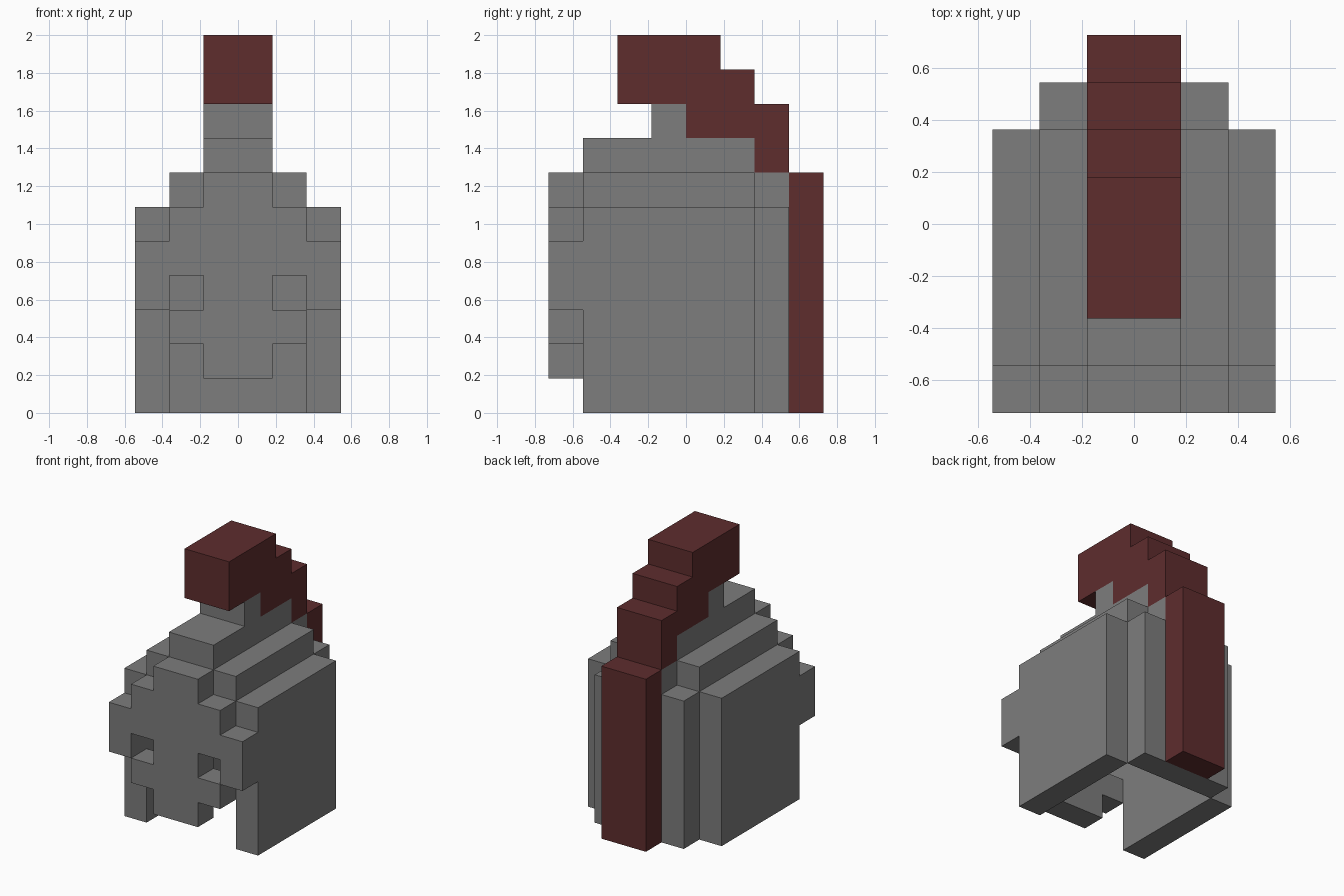
import bpy, bmesh
from mathutils import Vector

if "Cube" in bpy.data.objects:
    bpy.data.objects.remove(bpy.data.objects["Cube"])

U = 2 / 11  # size of one block


def material(name, rgb):
    m = bpy.data.materials.new(name)
    m.diffuse_color = (*rgb, 1)
    m.use_nodes = True
    m.node_tree.nodes["Principled BSDF"].inputs["Base Color"].default_value = m.diffuse_color
    return m


STEEL = material("steel grey", (0.205, 0.205, 0.205))
RED = material("dark red", (0.112, 0.026, 0.027))


def slab(name, polys, axis, lo, hi, mat):
    """Extrude flat polygons (block units) along 'x' or 'y' from lo to hi."""
    bm = bmesh.new()
    for poly in polys:
        pts = [(lo, a, b) if axis == "x" else (a, lo, b) for a, b in poly]
        bm.faces.new([bm.verts.new(Vector(p) * U) for p in pts])
    bmesh.ops.remove_doubles(bm, verts=bm.verts, dist=1e-4)
    ext = bmesh.ops.extrude_face_region(bm, geom=bm.faces[:], use_keep_orig=True)
    step = Vector((hi - lo, 0, 0) if axis == "x" else (0, hi - lo, 0)) * U
    bmesh.ops.translate(bm, vec=step, verts=[g for g in ext["geom"] if isinstance(g, bmesh.types.BMVert)])
    bmesh.ops.dissolve_limit(bm, angle_limit=0.01, verts=bm.verts[:], edges=bm.edges[:])
    bmesh.ops.recalc_face_normals(bm, faces=bm.faces[:])
    me = bpy.data.meshes.new(name)
    bm.to_mesh(me)
    bm.free()
    me.materials.append(mat)
    ob = bpy.data.objects.new(name, me)
    bpy.context.collection.objects.link(ob)
    return ob


def rect(a0, b0, a1, b1):
    return [(a0, b0), (a1, b0), (a1, b1), (a0, b1)]


# Face plate with eye holes, drawn as block rows from z = 7 down to z = 1
rows = ["  ##  ",
        " #### ",
        "######",
        "# ## #",
        " #### ",
        "  ##  "]
cells = [rect(c - 3, 6 - r, c - 2, 7 - r)
         for r, row in enumerate(rows) for c, ch in enumerate(row) if ch == "#"]
slab("face_plate", cells, "y", -4, -3, STEEL)

# Hollow shell: side walls and stepped roof strips
for side, s in (("right", 1), ("left", -1)):
    slab(side + "_wall", [rect(-3, 0, 2, 6)], "x", 2 * s, 3 * s, STEEL)
    slab(side + "_roof_strip", [rect(-3, 6, 2, 7)], "x", s, 2 * s, STEEL)

# Back wall with raised middle
slab("back_wall", [[(-2, 0), (2, 0), (2, 6), (1, 6), (1, 7), (-1, 7), (-1, 6), (-2, 6)]],
     "y", 2, 3, STEEL)

# Roof ridge with the crest holder on top
slab("roof_ridge", [[(-3, 7), (2, 7), (2, 8), (0, 8), (0, 9), (-1, 9), (-1, 8), (-3, 8)]],
     "x", -1, 1, STEEL)

# Crest: stepped top and hanging tail
slab("crest_top", [[(-2, 9), (0, 9), (0, 8), (2, 8), (2, 7), (3, 7), (3, 9),
                    (2, 9), (2, 10), (1, 10), (1, 11), (-2, 11)]], "x", -1, 1, RED)
slab("crest_tail", [rect(3, 0, 4, 7)], "x", -1, 1, RED)
